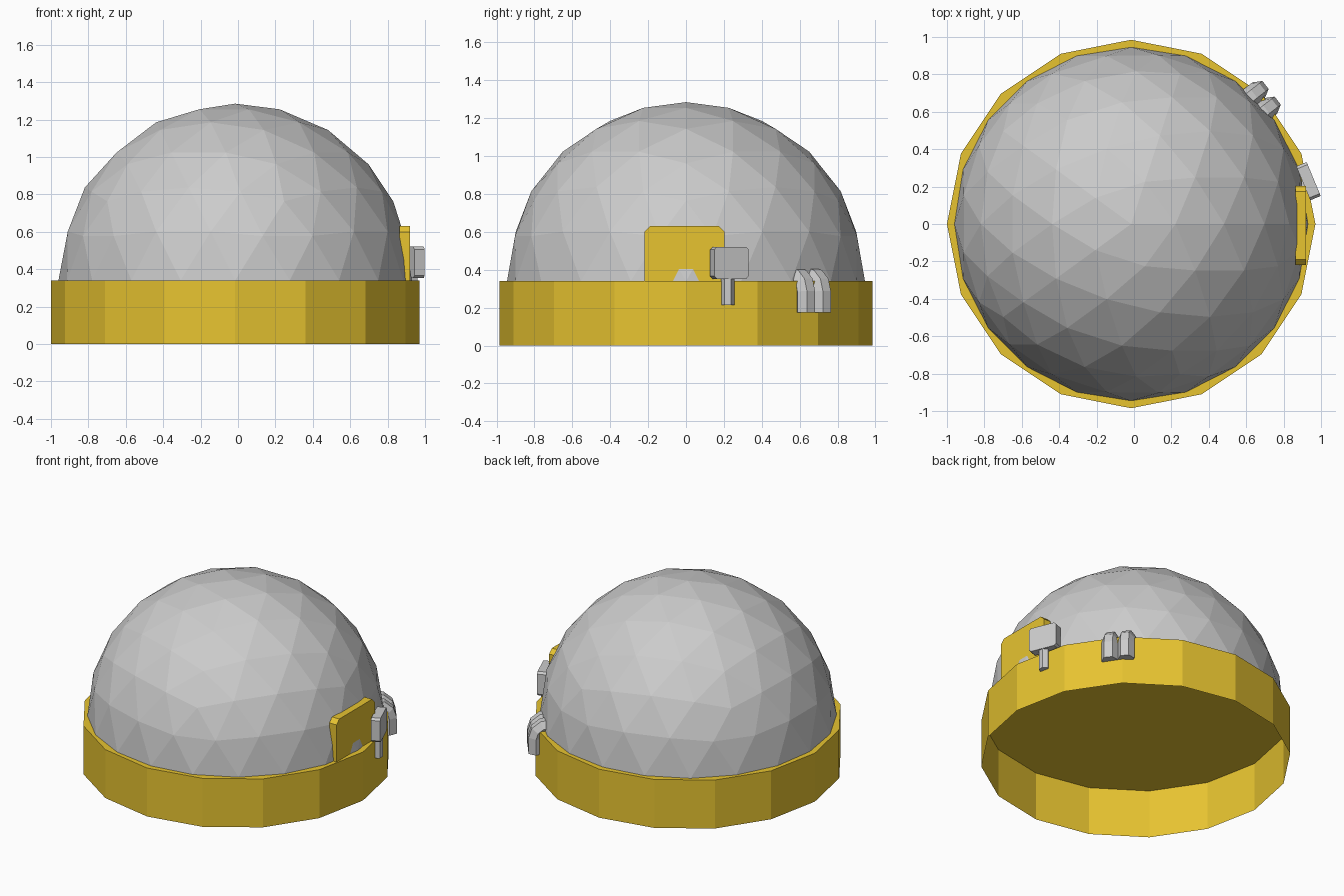
import bpy, bmesh
from math import radians, cos, sin, pi
from mathutils import Vector, Matrix

if "Cube" in bpy.data.objects:
    bpy.data.objects.remove(bpy.data.objects["Cube"])

CX, RIM = -0.015, 0.34

yellow = bpy.data.materials.new("yellow_paint")
yellow.diffuse_color = (0.8, 0.55, 0.03, 1)
yellow.use_nodes = True
yellow.node_tree.nodes["Principled BSDF"].inputs["Base Color"].default_value = yellow.diffuse_color


def finish(name, bm, mat=None):
    bmesh.ops.recalc_face_normals(bm, faces=bm.faces)
    me = bpy.data.meshes.new(name)
    bm.to_mesh(me)
    bm.free()
    ob = bpy.data.objects.new(name, me)
    bpy.context.collection.objects.link(ob)
    if mat:
        me.materials.append(mat)
    return ob


def plate(name, outline, thickness, loc, angle, mat=None):
    """Extrude a (sideways, up) outline along the outward direction."""
    bm = bmesh.new()
    face = bm.faces.new([bm.verts.new((-thickness / 2, s, u)) for s, u in outline])
    ext = bmesh.ops.extrude_face_region(bm, geom=[face])
    verts = [v for v in ext["geom"] if isinstance(v, bmesh.types.BMVert)]
    bmesh.ops.translate(bm, verts=verts, vec=(thickness, 0, 0))
    bm.transform(Matrix.Translation(loc) @ Matrix.Rotation(angle, 4, "Z"))
    return finish(name, bm, mat)


# Base: 16-sided wall with a top cap, open underneath
bm = bmesh.new()
low, top = [[bm.verts.new((CX + 0.985 * cos(i * pi / 8), 0.985 * sin(i * pi / 8), z))
             for i in range(16)] for z in (0, RIM)]
for i in range(16):
    j = (i + 1) % 16
    bm.faces.new((low[i], low[j], top[j], top[i]))
bm.faces.new(top)
base = finish("base", bm, yellow)

# Dome: upper half of a faceted icosphere
bm = bmesh.new()
bmesh.ops.create_icosphere(bm, subdivisions=3, radius=0.945)
bmesh.ops.delete(bm, geom=[v for v in bm.verts if v.co.z < -0.01], context="VERTS")
bm.transform(Matrix.Translation((CX, 0, RIM)))
finish("dome", bm)

# Door panel with clipped top corners
w, h, c = 0.212, 0.29, 0.03
plate("door_panel", [(-w, 0), (w, 0), (w, h - c), (w - c, h), (-w + c, h), (-w, h - c)],
      0.056, (0.891, -0.008, RIM), 0, yellow)

# Control box beside the door, with its conduit
w, h, c = 0.098, 0.084, 0.014
plate("control_box", [(-w + c, -h), (w - c, -h), (w, -h + c), (w, h - c),
                      (w - c, h), (-w + c, h), (-w, h - c), (-w, -h + c)],
      0.06, (0.933, 0.229, 0.436), radians(22.5))
bm = bmesh.new()
bmesh.ops.create_cone(bm, cap_ends=True, segments=6, radius1=0.036, radius2=0.036, depth=0.16)
bm.transform(Matrix.Translation((0.928, 0.22, 0.295)))
finish("conduit", bm)

# Two six-sided hoses bending over the rim into the dome
n = Vector((cos(radians(38)), sin(radians(38)), 0))
t = Vector((-n.y, n.x, 0))
up = Vector((0, 0, 1))
path = [(0.965, 0.175), (0.965, 0.285), (0.952, 0.327), (0.918, 0.355), (0.85, 0.366)]
for k, side in enumerate((0.047, 0.153)):
    bm = bmesh.new()
    pts = [n * a + up * z + t * side for a, z in path]
    rings = []
    for i, p in enumerate(pts):
        d = (pts[min(i + 1, len(pts) - 1)] - pts[max(i - 1, 0)]).normalized()
        m = d.cross(t)
        rings.append([bm.verts.new(p + 0.054 * (t * cos(a * pi / 3) + m * sin(a * pi / 3)))
                      for a in range(6)])
    for r0, r1 in zip(rings, rings[1:]):
        for a in range(6):
            b = (a + 1) % 6
            bm.faces.new((r0[a], r0[b], r1[b], r1[a]))
    bm.faces.new(rings[0])
    bm.faces.new(rings[-1])
    finish(f"hose_{k + 1}", bm)
